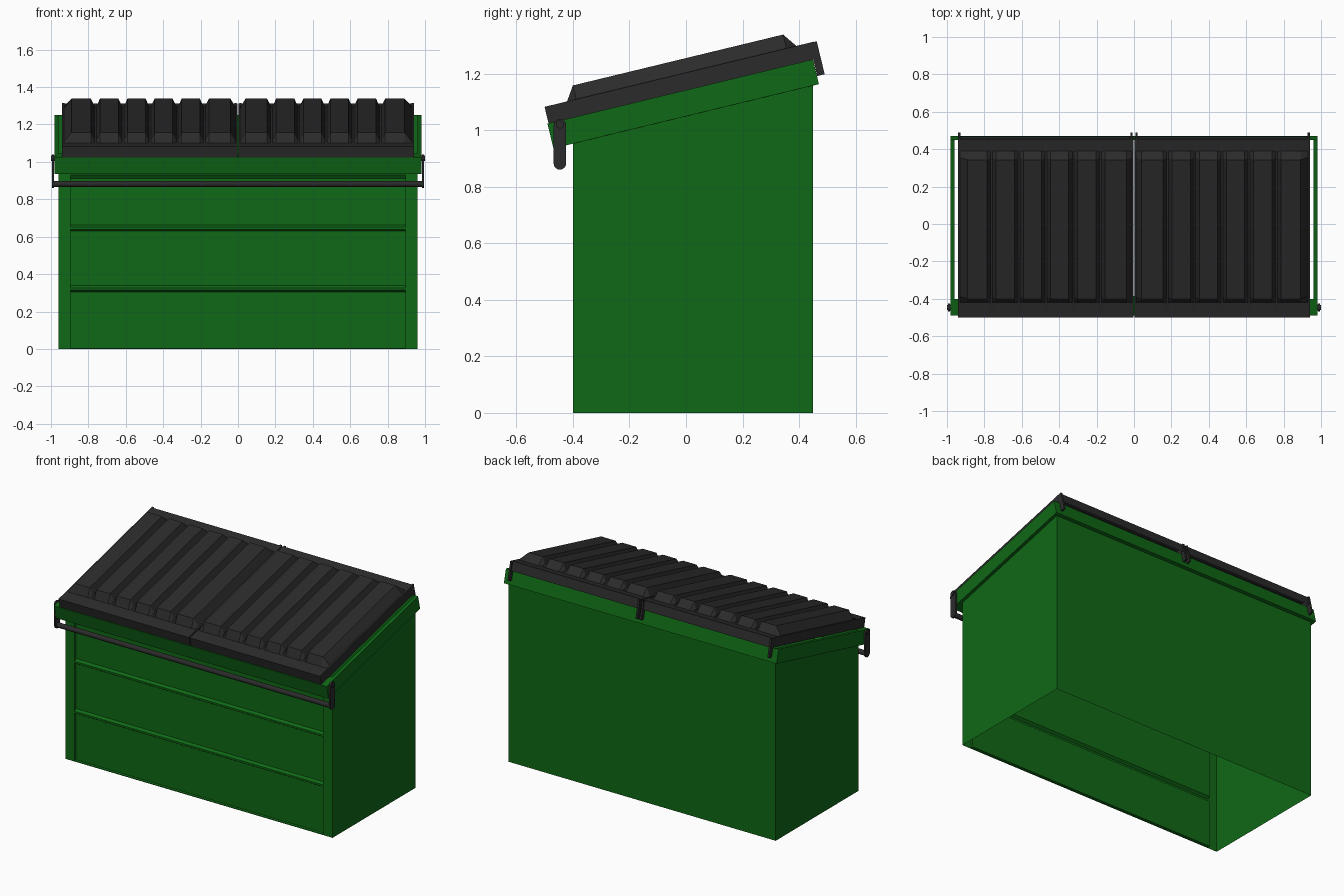
import bpy, bmesh, math
from mathutils import Matrix, Vector

if "Cube" in bpy.data.objects:
    bpy.data.objects.remove(bpy.data.objects["Cube"])

ANG = math.atan(0.242)
CO, SI = math.cos(ANG), math.sin(ANG)


def material(name, color):
    m = bpy.data.materials.new(name)
    m.diffuse_color = color
    m.use_nodes = True
    m.node_tree.nodes["Principled BSDF"].inputs["Base Color"].default_value = m.diffuse_color
    return m


GREEN = material("green_paint", (0.005, 0.14, 0.008, 1))
BLACK = material("black_plastic", (0.024, 0.024, 0.024, 1))


def finish(name, bm, mat):
    bmesh.ops.remove_doubles(bm, verts=bm.verts, dist=1e-5)
    bmesh.ops.dissolve_degenerate(bm, edges=bm.edges, dist=1e-5)
    bmesh.ops.recalc_face_normals(bm, faces=bm.faces)
    me = bpy.data.meshes.new(name)
    bm.to_mesh(me)
    bm.free()
    ob = bpy.data.objects.new(name, me)
    bpy.context.collection.objects.link(ob)
    me.materials.append(mat)
    bpy.context.view_layer.objects.active = ob
    ob.select_set(True)
    bpy.ops.object.shade_smooth_by_angle(angle=math.radians(30))
    ob.select_set(False)
    return ob


def face(bm, *pts):
    bm.faces.new([bm.verts.new(p) for p in pts])


def slope(x, u, w):
    """Point in the tilted frame of the rim: u up the slope, w normal to it."""
    return Vector((x, -0.49 + CO * u - SI * w, 1.023 + SI * u + CO * w))


def rim_top(y):
    return 1.023 + 0.242 * (y + 0.49)


def rim_low(y):
    return 0.935 + 0.242 * (y + 0.47)


def tilted_box(bm, x0, x1, u0, u1, w0, w1):
    m = bmesh.ops.create_cube(bm, size=1)["verts"]
    for v in m:
        c = v.co + Vector((0.5, 0.5, 0.5))
        v.co = slope(x0 + c.x * (x1 - x0), u0 + c.y * (u1 - u0), w0 + c.z * (w1 - w0))


def x_cylinder(bm, x0, x1, y, z, r, n=16):
    mat = Matrix.Translation(((x0 + x1) / 2, y, z)) @ Matrix.Rotation(math.pi / 2, 4, 'Y')
    bmesh.ops.create_cone(bm, cap_ends=True, segments=n, radius1=r, radius2=r,
                          depth=abs(x1 - x0), matrix=mat)


# Bin body: open at the bottom, plain sides and back, recessed ribbed front
F, B, W, P = -0.40, 0.45, 0.96, 0.895
bm = bmesh.new()
for s in (-1, 1):
    face(bm, (s * W, F, 0), (s * W, B, 0), (s * W, B, rim_low(B)), (s * W, F, rim_low(F)))
    face(bm, (s * W, F, 0), (s * P, F, 0), (s * P, F, rim_low(F)), (s * W, F, rim_low(F)))
face(bm, (-W, B, 0), (W, B, 0), (W, B, rim_low(B)), (-W, B, rim_low(B)))
R = F + 0.015
prof = [(F, 0), (F, 0.004), (R, 0.006)]
for z in (0.32, 0.645):
    prof += [(R, z - 0.015), (F, z - 0.006), (F, z + 0.006), (R, z + 0.018)]
prof += [(R, 0.91), (F, 0.93), (F, rim_low(F))]
for (ya, za), (yb, zb) in zip(prof, prof[1:]):
    face(bm, (-P, ya, za), (P, ya, za), (P, yb, zb), (-P, yb, zb))
    for s in (-1, 1):
        ring = [(s * P, ya, za), (s * P, yb, zb)]
        if yb != F:
            ring.append((s * P, F, zb))
        if ya != F:
            ring.append((s * P, F, za))
        if len(ring) > 2:
            face(bm, *ring)
finish("bin_body", bm, GREEN)

# Sloped rim collar around the opening
bm = bmesh.new()
loops = []
for w in (-0.09, 0):
    loops.append([slope(x, u, w) for x, u in
                  ((-0.98, 0), (0.98, 0), (0.98, 0.966), (-0.98, 0.966))])
for fn in (rim_top, rim_low):
    loops.append([(x, y, fn(y)) for x, y in
                  ((-W, F), (W, F), (W, B), (-W, B))])
vs = [[bm.verts.new(p) for p in l] for l in loops]
for k in range(4):
    a, b = vs[k], vs[(k + 1) % 4]
    for i in range(4):
        j = (i + 1) % 4
        bm.faces.new((a[i], a[j], b[j], b[i]))
finish("rim_collar", bm, GREEN)

# Two ribbed lids, mirrored about the centre
cols = [(0.003, 0), (0.012, 0), (0.04, 1)]
for c in (0.18, 0.325, 0.47, 0.615, 0.762):
    cols += [(c - 0.024, 1), (c - 0.005, 0.15), (c + 0.005, 0.15), (c + 0.024, 1)]
cols += [(0.89, 1), (0.93, 0), (0.94, 0)]
rows = [(0.004, 0), (0.086, 0), (0.119, 1), (0.884, 1), (0.92, 0), (0.985, 0)]
for s, side in ((-1, "left"), (1, "right")):
    bm = bmesh.new()
    grid = [[bm.verts.new(slope(s * x, u, 0.06 + 0.05 * min(f, g))) for x, f in cols]
            for u, g in rows]
    for r0, r1 in zip(grid, grid[1:]):
        for i in range(len(cols) - 1):
            bm.faces.new((r0[i], r0[i + 1], r1[i + 1], r1[i]))
    # skirt down to the rim
    edges = [e for e in bm.edges if e.is_boundary]
    new = bmesh.ops.extrude_edge_only(bm, edges=edges)["geom"]
    for v in new:
        if isinstance(v, bmesh.types.BMVert):
            v.co -= Vector((0, -SI, CO)) * 0.06
    finish(side + "_lid", bm, BLACK)

    # Hinge tabs hanging behind the lid
    bm = bmesh.new()
    for x in (0.014, 0.934):
        tilted_box(bm, s * x - 0.006, s * x + 0.006, 0.967, 0.994, -0.061, 0.059)
    finish(side + "_hinge_tabs", bm, BLACK)

    # Swing arm with rounded ends and pivot pin
    bm = bmesh.new()
    y, r = -0.446, 0.022
    outline = [(y + r * math.cos(t), (1.018 if k < 9 else 0.882) + r * math.sin(t))
               for k in range(18)
               for t in [math.pi * (k / 8 if k < 9 else 1 + (k - 9) / 8)]]
    f = bm.faces.new([bm.verts.new((s * 0.983, a, b)) for a, b in outline])
    ext = bmesh.ops.extrude_face_region(bm, geom=[f])["geom"]
    for v in ext:
        if isinstance(v, bmesh.types.BMVert):
            v.co.x += s * 0.011
    x_cylinder(bm, s * 0.97, s * 1.0, y, 1.02, 0.014)
    finish(side + "_bar_arm", bm, BLACK)

# Locking bar across the front
bm = bmesh.new()
x_cylinder(bm, -0.99, 0.99, -0.446, 0.882, 0.016)
finish("front_bar", bm, BLACK)
